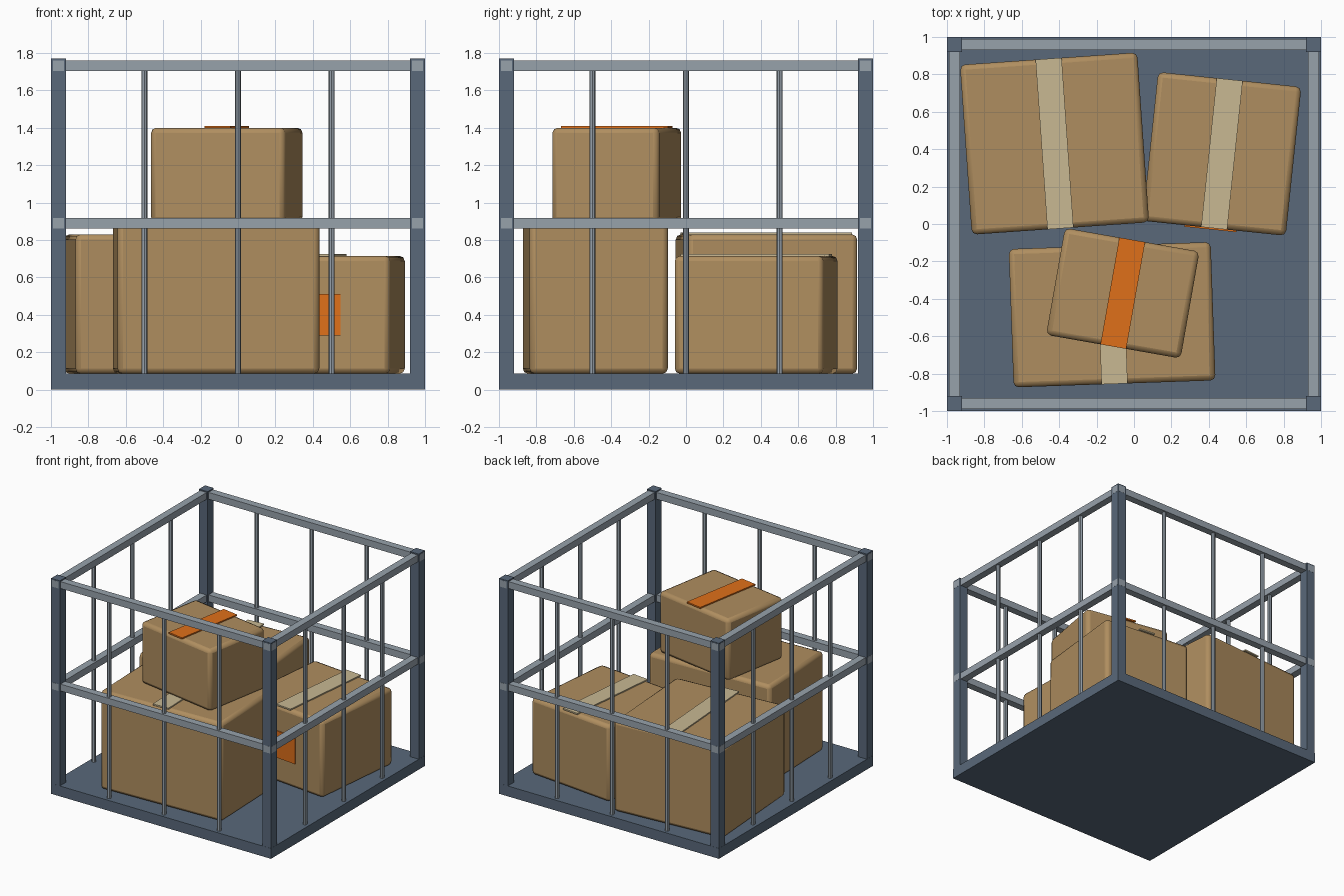
import bpy
from math import radians
from mathutils import Matrix, Vector

if "Cube" in bpy.data.objects:
    bpy.data.objects.remove(bpy.data.objects["Cube"])


def material(name, rgb):
    m = bpy.data.materials.new(name)
    m.diffuse_color = (*rgb, 1)
    m.use_nodes = True
    m.node_tree.nodes["Principled BSDF"].inputs["Base Color"].default_value = m.diffuse_color
    return m


SLATE = material("slate_steel", (0.10, 0.14, 0.195))
STEEL = material("light_steel", (0.31, 0.36, 0.41))
CARD = material("cardboard", (0.43, 0.27, 0.115))
TAPE = material("tape", (0.58, 0.48, 0.29))
ORANGE = material("orange", (0.74, 0.16, 0.01))


def block(name, size, loc, mat, rot=0, bevel=0):
    bpy.ops.mesh.primitive_cube_add(size=1, location=loc, rotation=(0, 0, rot))
    o = bpy.context.object
    o.name = name
    o.scale = size
    bpy.ops.object.transform_apply(location=False, rotation=False, scale=True)
    o.data.materials.append(mat)
    if bevel:
        b = o.modifiers.new("soft_edges", "BEVEL")
        b.width, b.segments = bevel, 2
        bpy.ops.object.shade_smooth_by_angle(angle=radians(35))
    return o


def rod(name, x, y, z0, z1):
    bpy.ops.mesh.primitive_cylinder_add(vertices=8, radius=0.017, depth=z1 - z0,
                                        location=(x, y, (z0 + z1) / 2))
    o = bpy.context.object
    o.name = name
    o.data.materials.append(STEEL)
    bpy.ops.object.shade_smooth_by_angle(angle=radians(30))


FLOOR = 0.085

# Cage: floor plate and corner posts
block("floor_plate", (2, 2, FLOOR), (0, 0, FLOOR / 2), SLATE)
for sx in (-1, 1):
    for sy in (-1, 1):
        block("corner_post", (0.079, 0.079, 1.77 - FLOOR),
              (sx * 0.9595, sy * 0.9595, (1.77 + FLOOR) / 2), SLATE)

# Cage: rails at two heights and vertical bars on all four sides
for s in (-1, 1):
    for z in (0.89, 1.732):
        block("rail_x", (2, 0.06, 0.056), (0, s * 0.96, z), STEEL)
        block("rail_y", (0.06, 2, 0.056), (s * 0.96, 0, z), STEEL)
    for t in (-0.5, 0, 0.5):
        rod("bar_x", t, s * 0.96, FLOOR - 0.005, 1.71)
        rod("bar_y", s * 0.96, t, FLOOR - 0.005, 1.71)


# Cartons, each with a strip of tape across the top
def carton(name, w, d, z0, z1, x, y, deg, tape):
    a = radians(deg)
    block(name, (w, d, z1 - z0), (x, y, (z0 + z1) / 2), CARD, a, 0.028)
    block(name + "_tape", (0.14, d, 0.012), (x, y, z1 + 0.004), tape, a)


carton("back_left_carton", 0.95, 0.91, FLOOR, 0.83, -0.425, 0.43, 4, TAPE)
carton("back_right_carton", 0.77, 0.80, FLOOR, 0.715, 0.47, 0.375, -6, TAPE)
carton("front_carton", 1.08, 0.74, FLOOR, 0.895, -0.117, -0.485, 2, TAPE)
carton("top_carton", 0.73, 0.58, 0.895, 1.4, -0.06, -0.37, -10, ORANGE)

# Label on the front of the back right carton
a = radians(-6)
p = Vector((0.47, 0.375, 0.4)) + Matrix.Rotation(a, 3, 'Z') @ Vector((-0.02, -0.402, 0))
block("carton_label", (0.28, 0.012, 0.22), p, ORANGE, a)
